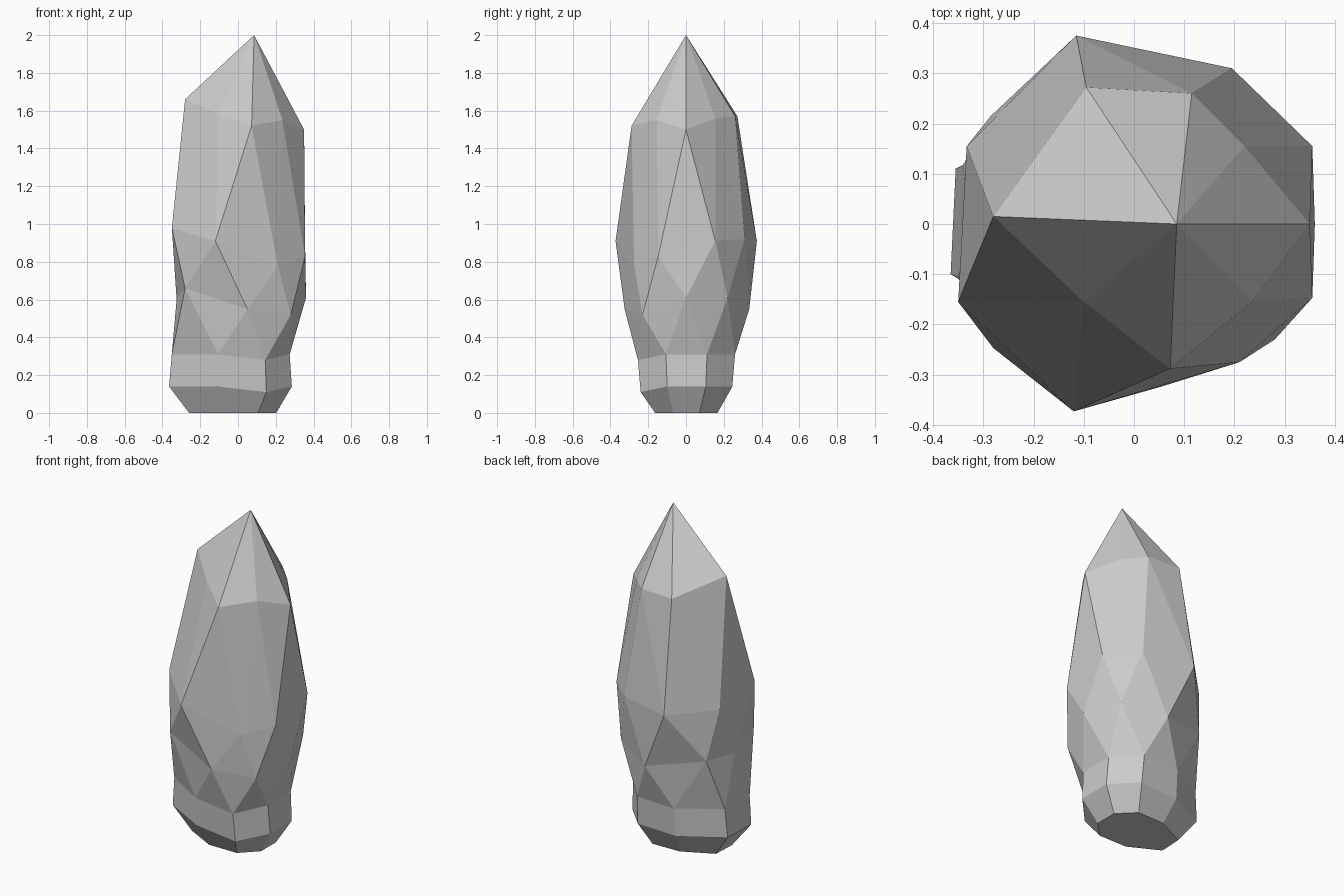
import bpy, bmesh

if "Cube" in bpy.data.objects:
    bpy.data.objects.remove(bpy.data.objects["Cube"])

# Eight-sided cross-sections, counter-clockwise from +x, as (x, y, z)
shoulder = [(.35, 0, 1.5), (.22, .155, 1.56), (.115, .26, 1.57), (-.095, .272, 1.57),
            (-.28, .015, 1.66), (-.1, -.155, 1.58), (.072, -.288, 1.52), (.235, -.155, 1.55)]
girdle = [(.355, .155, .91), (.195, .31, .92), (-.115, .375, .91), (-.333, .155, .92),
          (-.35, -.155, .98), (-.12, -.373, .91), (.21, -.275, .78), (.355, -.147, .83)]
waist = [(.36, 0, .61), (.28, .22, .61), (.04, .335, .55), (-.285, .215, .62),
         (-.325, 0, .6), (-.28, -.247, .66), (.05, -.325, .55), (.28, -.23, .52)]
foot = [(.285, .105, .14), (.15, .245, .14), (-.1, .24, .13), (-.355, .11, .14),
        (-.365, -.1, .14), (-.11, -.24, .14), (.15, -.24, .11), (.285, -.1, .14)]
# Collar and base are scaled copies of the foot ring
collar = [(x * .96, y * 1.06, z + .17) for x, y, z in foot]
base = [(x * .71, y * .68, .005) for x, y, z in foot]

bm = bmesh.new()
base, foot, collar, waist, girdle, shoulder = [
    [bm.verts.new(p) for p in ring]
    for ring in (base, foot, collar, waist, girdle, shoulder)]
apex = bm.verts.new((.085, 0, 2))


def straight(lower, upper):
    """Quads between two aligned rings."""
    for k in range(8):
        j = (k + 1) % 8
        bm.faces.new((lower[k], lower[j], upper[j], upper[k]))


def zigzag(whole, half):
    """Triangles between a ring and one turned by half a side."""
    for k in range(8):
        j = (k + 1) % 8
        bm.faces.new((whole[k], whole[j], half[k]))
        bm.faces.new((half[k], half[j], whole[j]))


# Chamfered foot, faceted body and pointed tip
bm.faces.new(base[::-1])
straight(base, foot)
straight(foot, collar)
zigzag(waist, collar)
zigzag(waist, girdle)
zigzag(shoulder, girdle)
for k in range(8):
    bm.faces.new((shoulder[k], shoulder[(k + 1) % 8], apex))

for v in base:
    v.co.z = 0
bmesh.ops.recalc_face_normals(bm, faces=bm.faces)
mesh = bpy.data.meshes.new("crystal")
bm.to_mesh(mesh)
bm.free()
bpy.context.collection.objects.link(bpy.data.objects.new("crystal", mesh))
